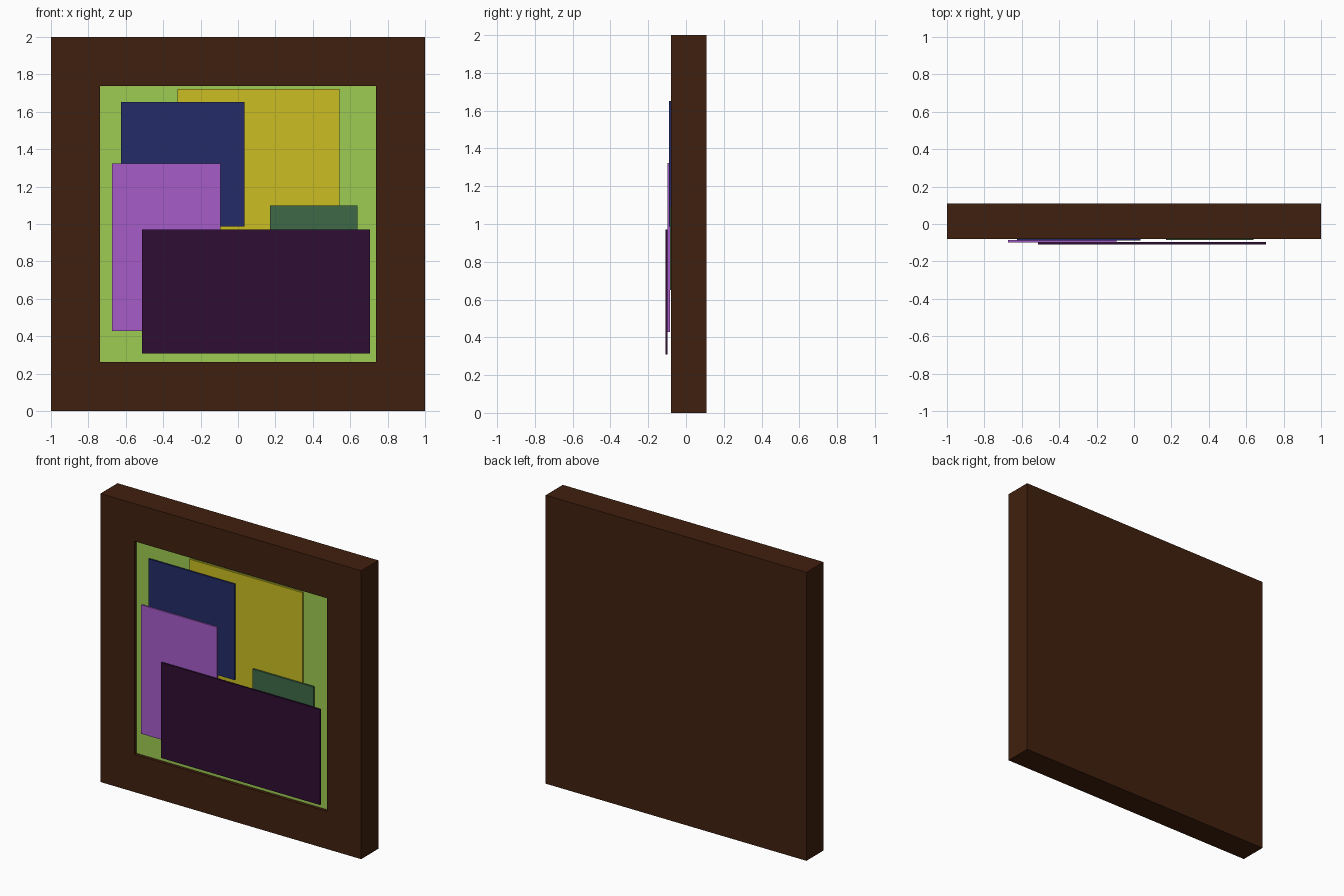
import bpy
import bmesh
from mathutils import Matrix, Vector

if "Cube" in bpy.data.objects:
    bpy.data.objects.remove(bpy.data.objects["Cube"], do_unlink=True)


def material(name, *rgb):
    """Flat material from 8-bit display values."""
    lin = [((c / 255 + 0.055) / 1.055) ** 2.4 for c in rgb]
    mat = bpy.data.materials.new(name)
    mat.use_nodes = True
    mat.diffuse_color = (*lin, 1)
    bsdf = next(n for n in mat.node_tree.nodes if n.type == "BSDF_PRINCIPLED")
    bsdf.inputs["Base Color"].default_value = (*lin, 1)
    return mat


def box_mesh(x, y, z):
    """Box between the given (low, high) limits."""
    bm = bmesh.new()
    size = Vector([b - a for a, b in (x, y, z)])
    centre = Vector([(a + b) / 2 for a, b in (x, y, z)])
    bmesh.ops.create_cube(bm, size=1, matrix=Matrix.LocRotScale(centre, None, size))
    return bm


def add_object(name, bm, *mats):
    bm.normal_update()
    mesh = bpy.data.meshes.new(name)
    bm.to_mesh(mesh)
    bm.free()
    for mat in mats:
        mesh.materials.append(mat)
    obj = bpy.data.objects.new(name, mesh)
    bpy.context.collection.objects.link(obj)
    return obj


FRONT, BACK = -0.079, 0.109
RECESS = 0.022
SHEET = 0.012

# Frame with a sunken backing panel in its front face
bm = box_mesh((-1, 1), (FRONT, BACK), (0, 2))
bm.normal_update()
front = min(bm.faces, key=lambda f: f.calc_center_median().y)
bmesh.ops.inset_region(bm, faces=[front], thickness=0.261, use_even_offset=True)
panel = bmesh.ops.extrude_discrete_faces(bm, faces=[front])["faces"][0]
bmesh.ops.translate(bm, verts=panel.verts, vec=(0, RECESS, 0))
panel.material_index = 1
add_object("picture_frame", bm,
           material("dark brown wood", 64, 32, 14),
           material("lime backing", 157, 204, 82))

# Overlapping coloured sheets: name, colour, front y, x limits, z limits
sheets = [
    ("yellow_sheet", (204, 190, 34), -0.069, (-0.323, 0.543), (0.855, 1.722)),
    ("navy_sheet", (36, 44, 104), -0.089, (-0.626, 0.035), (0.987, 1.651)),
    ("forest_sheet", (62, 106, 72), -0.085, (0.171, 0.639), (0.65, 1.099)),
    ("violet_sheet", (167, 92, 202), -0.098, (-0.674, -0.094), (0.429, 1.323)),
    ("plum_sheet", (47, 13, 51), -0.109, (-0.513, 0.705), (0.308, 0.97)),
]
for name, rgb, y, x, z in sheets:
    add_object(name, box_mesh(x, (y, y + SHEET), z),
               material(name.replace("_sheet", " paint"), *rgb))
